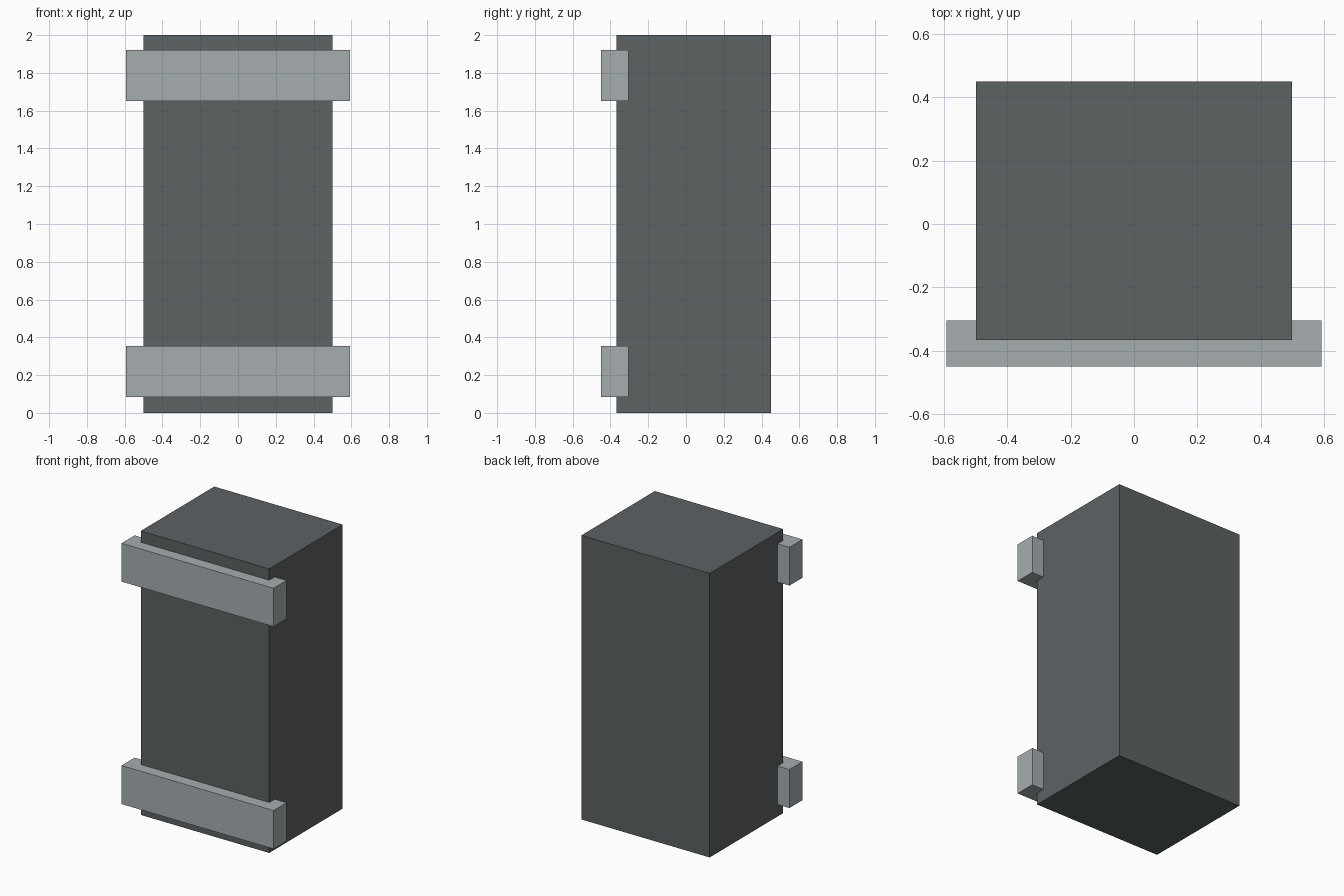
import bpy

if "Cube" in bpy.data.objects:
    bpy.data.objects.remove(bpy.data.objects["Cube"])


def make_material(name, rgb):
    mat = bpy.data.materials.new(name)
    mat.diffuse_color = (*rgb, 1.0)
    mat.use_nodes = True
    mat.node_tree.nodes["Principled BSDF"].inputs["Base Color"].default_value = mat.diffuse_color
    return mat


def box(name, lo, hi, mat):
    """Axis-aligned box between two corners."""
    bpy.ops.mesh.primitive_cube_add(size=1)
    ob = bpy.context.object
    ob.name = name
    ob.location = [(a + b) / 2 for a, b in zip(lo, hi)]
    ob.scale = [b - a for a, b in zip(lo, hi)]
    bpy.ops.object.transform_apply(location=True, rotation=False, scale=True)
    ob.data.materials.append(mat)
    return ob


dark_grey = make_material("dark grey", (0.107, 0.122, 0.127))
light_grey = make_material("light grey", (0.381, 0.423, 0.434))

# Main block
box("body", (-0.5, -0.367, 0.0), (0.5, 0.45, 2.0), dark_grey)

# Two cross bars let into the front face
for name, z0, z1 in (("lower_bar", 0.084, 0.355), ("upper_bar", 1.65, 1.92)):
    box(name, (-0.592, -0.45, z0), (0.592, -0.305, z1), light_grey)
